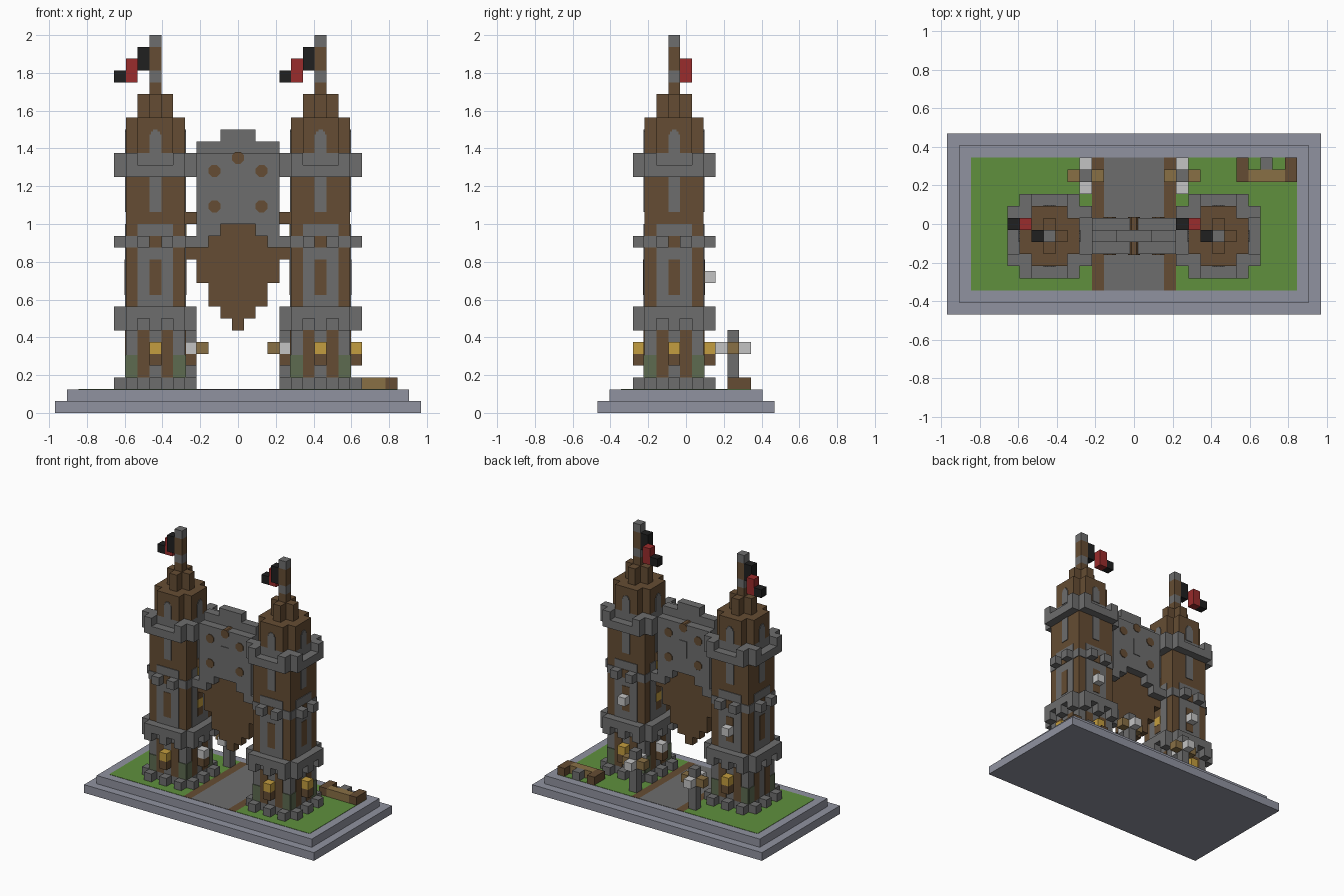
import bpy, bmesh, math
from mathutils import Matrix, Vector

U = 1 / 16  # one block
cube = bpy.data.objects.get("Cube")
if cube:
    bpy.data.objects.remove(cube, do_unlink=True)

COLOURS = {
    "stone": (.155, .155, .155), "timber": (.13, .073, .033), "tan_wood": (.25, .16, .06),
    "lantern_gold": (.55, .34, .05), "pale_white": (.55, .55, .55), "flag_red": (.32, .025, .025),
    "black": (.014, .014, .014), "slate": (.28, .29, .35), "grass": (.115, .28, .048),
    "moss": (.11, .145, .08),
}
MATS = {}
for name, rgb in COLOURS.items():
    m = bpy.data.materials.new(name)
    m.use_nodes = True
    m.diffuse_color = (*rgb, 1)
    m.node_tree.nodes["Principled BSDF"].inputs["Base Color"].default_value = (*rgb, 1)
    MATS[name] = m


def part(name, boxes, at=(0, 0)):
    """Boxes are (material, x, y, z0, z1, width, depth), all in blocks."""
    bm = bmesh.new()
    used = []
    for mat, x, y, z0, z1, w, d in boxes:
        if mat not in used:
            used.append(mat)
        mtx = Matrix.Translation(Vector((x + at[0], y + at[1], (z0 + z1) / 2)) * U) \
            @ Matrix.Diagonal((w * U, d * U, (z1 - z0) * U, 1))
        geo = bmesh.ops.create_cube(bm, size=1, matrix=mtx)
        for f in {f for v in geo["verts"] for f in v.link_faces}:
            f.material_index = used.index(mat)
    return finish(name, bm, used)


def finish(name, bm, used):
    me = bpy.data.meshes.new(name)
    bm.to_mesh(me)
    bm.free()
    for mat in used:
        me.materials.append(MATS[mat])
    ob = bpy.data.objects.new(name, me)
    bpy.context.collection.objects.link(ob)
    return ob


def around(boxes):
    """Repeat boxes on all four sides."""
    out = []
    for mat, x, y, z0, z1, w, d in boxes:
        for _ in range(4):
            out.append((mat, x, y, z0, z1, w, d))
            x, y, w, d = -y, x, d, w
    return out


def panel(mat, x, z0, z1, w=1, t=.08):
    """Thin plate on a tower's front face."""
    return (mat, x, -2.5, z0, z1, w, 2 * t)


def ring(mat, z0, z1):
    return [(mat, 0, 0, z0, z1, 7, 5), (mat, 0, 0, z0, z1, 5, 7)]


def lantern(x, y, glow="lantern_gold"):
    return [("timber", x, y, 4, 5, 1, 1), (glow, x, y, 5, 6, 1, 1)]


# Plinth, lawn and path
part("plinth", [("slate", 0, 0, 0, 1, 31, 15), ("slate", 0, 0, 1, 2, 29, 13)])
part("lawn", [("grass", s * 8.5, 0, 1.9, 2.04, 10, 11) for s in (-1, 1)])
part("path", [("stone", 0, 0, 1.9, 2.04, 5, 11)]
     + [("timber", s * 3, 0, 1.9, 2.04, 1, 11) for s in (-1, 1)])

for side, s in (("right", -1), ("left", 1)):
    at = (7 * s, -1)

    # Lower storey: pillars, recesses, feet and corbelled ring
    part(side + "_tower_base",
         [("stone", 0, 0, 2, 8.5, 5, 5)]
         + around([panel("timber", d, 3, 7) for d in (-1, 1)]
                  + [panel("moss", d, 3, 4.9, .99) for d in (-2, 2)]
                  + [("stone", d, -3, z, z + 1, 1, 1) for d in (-2, 0, 2) for z in (2, 7)])
         + ring("stone", 8, 9), at)

    # Middle storey: corner posts, stone panels, windows and corbels
    part(side + "_tower_shaft",
         [("timber", 0, 0, 9, 20.5, 5, 5)]
         + around([panel("stone", 0, 9, 16, 3), panel("timber", 0, 10, 13, 1, .13),
                   panel("timber", 0, 14, 15, 1, .13), panel("stone", 0, 17, 20)]
                  + [panel("stone", d, 14, 15) for d in (-2, 2)]
                  + [("stone", d, -3, 14, 15, 1, 1) for d in (-1, 1)]), at)

    # Parapet
    part(side + "_tower_parapet",
         ring("stone", 20, 21) + [("stone", 0, 0, 21, 22, 5, 5)]
         + around([("stone", d, -3, 21, 22, 1, 1) for d in (-2, 2)]), at)

    # Turret with arched windows, stepped roof
    part(side + "_turret",
         [("timber", 0, 0, 22, 25, 5, 3), ("timber", 0, 0, 22, 25, 3, 5),
          ("timber", 0, 0, 25, 27, 3, 1), ("timber", 0, 0, 25, 27, 1, 3)]
         + around([panel("stone", 0, 22, 23.6), panel("stone", 0, 23.6, 23.85, .75),
                   panel("stone", 0, 23.85, 24, .4)]), at)

    # Flag and pole
    part(side + "_flagpole", [(m, 0, 0, a, b, 1, 1) for m, a, b in (
        ("timber", 27, 28), ("stone", 28, 29), ("timber", 29, 31), ("stone", 31, 32))], at)
    part(side + "_flag", [("black", -1, 0, 29, 31, 1, 1), ("flag_red", -2, 1, 28, 30, 1, 1),
                          ("black", -3, 1, 28, 29, 1, 1)], at)

    # Lanterns and the pale block on the rear wall
    lamps = lantern(0, -3) + lantern(0, 3) + lantern(-3 * s, 0, "pale_white")
    if s > 0:
        lamps += lantern(3, 0)
    part(side + "_lanterns", lamps + [("pale_white", 0, 3, 11, 12, 1, 1)], at)

    # Lit windows facing the gateway
    part(side + "_inner_windows",
         [("lantern_gold", -2.5 * s, 0, z, z + 1, .3, 1) for z in (11, 15)], at)

    # Beams joining the gate to the tower
    part(side + "_gate_beams", [("timber", 4 * s, -1, z, z + 1, 1, 1) for z in (13, 16)])

    # Lamp post behind the gate
    part(side + "_lamp_post",
         [("stone", 4 * s, 4, 2, 7, 1, 1)]
         + [("pale_white", 4 * s, 4 + d, 5, 6, 1, 1) for d in (-1, 1)]
         + [("tan_wood", 4 * s + d, 4, 5, 6, 1, 1) for d in (-1, 1)])

# Gate wall with stepped arch and crest
part("gate_wall",
     [("stone", 0, -1, 16, 22, 7, 3), ("stone", 0, -1, 22, 23, 7, 1), ("stone", 0, -1, 23, 24, 3, 1)]
     + [("stone", s * 2.5, -1, 15, 16, 2, 3) for s in (-1, 1)]
     + [("stone", s * 3, -1, 14, 15, 1, 3) for s in (-1, 1)]
     + [("stone", 0, -1, 18, 20, 1, 3.16)])

# Tapering portcullis
part("portcullis", [("timber", 0, -1, a, b, w, 1) for a, b, w in (
    (7, 8, 1), (8, 9, 3), (9, 11, 5), (11, 14, 7), (14, 15, 5), (15, 16, 3))])

# Round studs passing through the gate wall
bm = bmesh.new()
for x, z in ((0, 21.6), (-2, 20.5), (2, 20.5), (-2, 17.5), (2, 17.5)):
    mtx = Matrix.Translation(Vector((x, -1, z)) * U) @ Matrix.Rotation(math.pi / 2, 4, "X") \
        @ Matrix.Rotation(math.pi / 8, 4, "Z")
    bmesh.ops.create_cone(bm, cap_ends=True, segments=8, radius1=.55 * U, radius2=.55 * U,
                          depth=3.16 * U, matrix=mtx)
finish("gate_studs", bm, ["timber"])

# Bench on the lawn
part("bench", [("tan_wood", 11, 4, 2, 3, 3, 1), ("stone", 11, 5, 2, 3, 1, 1)]
     + [("timber", x, 4.5, 2, 3, 1, 2) for x in (9, 13)])
